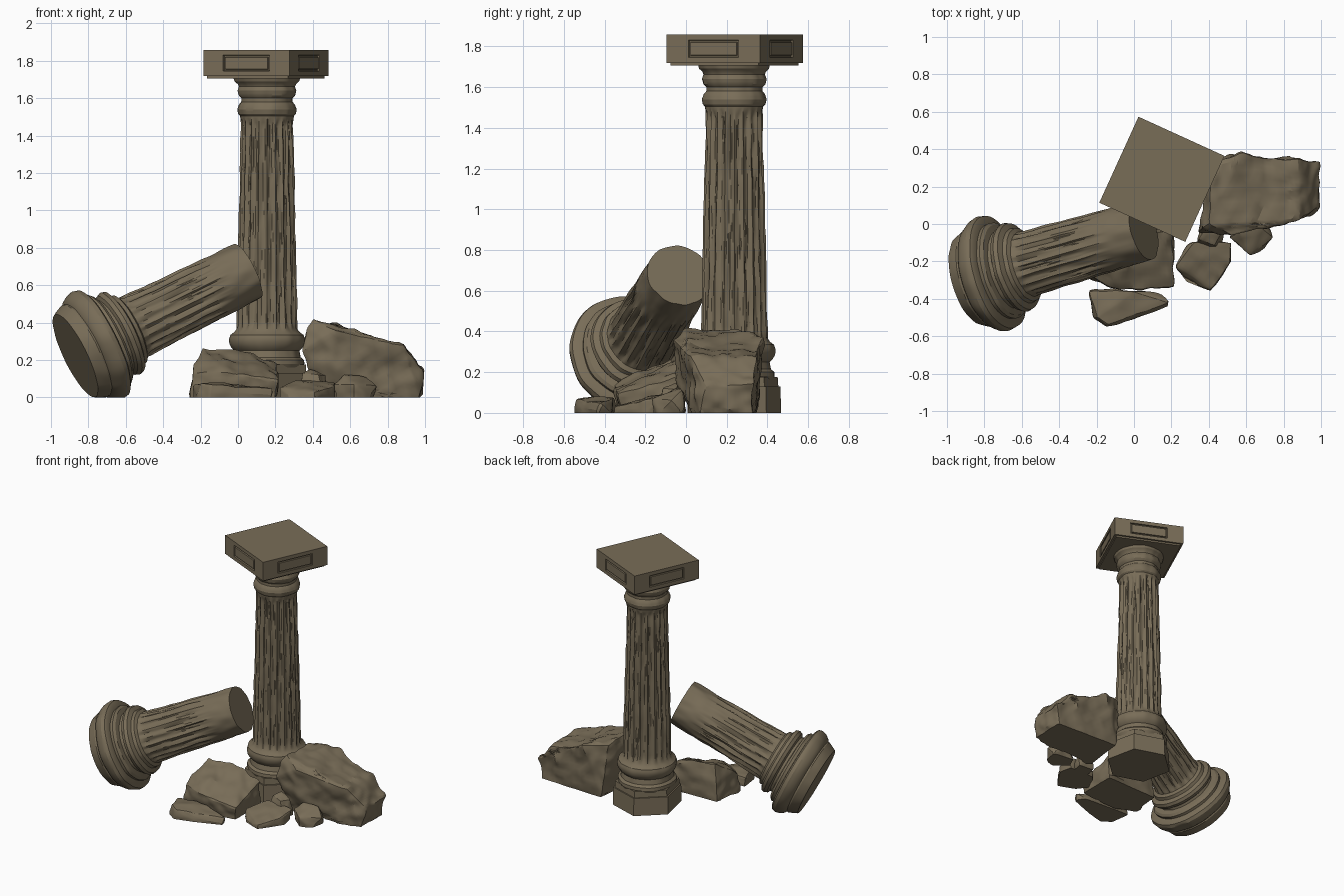
import bpy
import bmesh
import math
from mathutils import Matrix, Vector, noise

cube = bpy.data.objects.get("Cube")
if cube:
    bpy.data.objects.remove(cube, do_unlink=True)

STONE = (0.19, 0.153, 0.097, 1.0)
stone = bpy.data.materials.new("weathered_stone")
stone.use_nodes = True
stone.diffuse_color = STONE
bsdf = stone.node_tree.nodes["Principled BSDF"]
bsdf.inputs["Base Color"].default_value = STONE
bsdf.inputs["Roughness"].default_value = 0.9


def finish(name, bm, matrix=Matrix(), angle=30):
    """Place the mesh, keep it above the ground and shade it."""
    bm.transform(matrix)
    for v in bm.verts:
        v.co.z = max(v.co.z, 0.0)
    bmesh.ops.recalc_face_normals(bm, faces=bm.faces[:])
    mesh = bpy.data.meshes.new(name)
    bm.to_mesh(mesh)
    bm.free()
    mesh.materials.append(stone)
    obj = bpy.data.objects.new(name, mesh)
    bpy.context.collection.objects.link(obj)
    bpy.ops.object.select_all(action="DESELECT")
    obj.select_set(True)
    bpy.context.view_layer.objects.active = obj
    bpy.ops.object.shade_smooth_by_angle(angle=math.radians(angle))
    return obj


def resample(profile, step):
    points = [profile[0]]
    for (z0, r0), (z1, r1) in zip(profile, profile[1:]):
        n = max(1, math.ceil((z1 - z0) / step))
        points += [(z0 + (z1 - z0) * i / n, r0 + (r1 - r0) * i / n)
                   for i in range(1, n + 1)]
    return points


def fluted_column(name, profile, start, end, fade, matrix, wear):
    """Lathe a profile; flutes run from start to end and fade out at the end."""
    flutes, segs = 20, 160
    bm = bmesh.new()
    rings = []
    for z, r in resample(profile, 0.02):
        ring = []
        for i in range(segs):
            a = math.tau * i / segs
            c, s = math.cos(a), math.sin(a)
            radius = r + wear * noise.noise(Vector((c * 3, s * 3, z * 9)))
            if start < z < end:
                # Ragged flute ends and long chipped streaks
                ragged = fade * (1 + 0.7 * noise.noise(Vector((c * 6, s * 6, 2))))
                k = min(1, (z - start) / 0.03, max(0, (end - z) / ragged))
                groove = abs(math.sin(flutes * a / 2))
                streak = noise.noise(Vector((c * 16, s * 16, z * 5)))
                radius -= k * (0.013 * groove + 0.011 * max(0, streak))
            ring.append(bm.verts.new((radius * c, radius * s, z)))
        rings.append(ring)
    for low, high in zip(rings, rings[1:]):
        for i in range(segs):
            j = (i + 1) % segs
            bm.faces.new((low[i], low[j], high[j], high[i]))
    bm.faces.new(rings[0][::-1])
    bm.faces.new(rings[-1])
    return finish(name, bm, matrix)


def hull(points):
    bm = bmesh.new()
    for p in points:
        bm.verts.new(p)
    bmesh.ops.convex_hull(bm, input=bm.verts[:])
    loose = [v for v in bm.verts if not v.link_faces]
    bmesh.ops.delete(bm, geom=loose, context="VERTS")
    return bm


def rock(name, points, rough, seed, cuts=8):
    """Convex block, subdivided and chipped."""
    bm = hull(points)
    bmesh.ops.subdivide_edges(bm, edges=bm.edges[:], cuts=cuts, use_grid_fill=True)
    bmesh.ops.smooth_vert(bm, verts=bm.verts[:], factor=0.4,
                          use_axis_x=True, use_axis_y=True, use_axis_z=True)
    bm.normal_update()
    shift = Vector((seed * 7.3, seed * 3.1, 0))
    moves = []
    for v in bm.verts:
        chip = noise.noise(v.co * 6 + shift) + 0.8 * noise.noise(v.co * 16 + shift)
        # Flat undersides stay flat
        grip = 0.2 if v.co.z < 0.01 else 1.0
        moves.append(v.normal * rough * grip * (chip + 0.2))
    for v, move in zip(bm.verts, moves):
        v.co += move
        if v.co.z < 0.012:
            v.co.z = 0
    return finish(name, bm, angle=25)


# Standing column
center = Matrix.Translation((0.155, 0.237, 0))
standing = [(0.16, 0.19), (0.18, 0.2), (0.2, 0.198), (0.215, 0.18), (0.25, 0.172),
            (0.262, 0.185), (0.285, 0.198), (0.31, 0.202), (0.335, 0.195),
            (0.35, 0.175), (0.365, 0.165), (1.49, 0.14), (1.505, 0.142),
            (1.515, 0.152), (1.54, 0.158), (1.565, 0.15), (1.58, 0.138),
            (1.6, 0.138), (1.615, 0.152), (1.64, 0.158), (1.662, 0.15),
            (1.675, 0.155), (1.69, 0.172), (1.71, 0.178)]
fluted_column("standing_column", standing, 0.365, 1.49, 0.03, center, 0.005)


# Six-sided plinth with a narrower upper step
def hexagon(radius, z):
    angles = [math.radians(42 + 60 * i) for i in range(6)]
    return [(radius * math.cos(a), radius * math.sin(a), z) for a in angles]


finish("plinth", hull(hexagon(0.235, 0) + hexagon(0.232, 0.13)), center)
finish("plinth_step", hull(hexagon(0.222, 0.12) + hexagon(0.218, 0.175)), center)


# Square capital slab with a carved panel on each side
def box(size, z0, z1):
    bm = bmesh.new()
    bmesh.ops.create_cube(bm, size=1, matrix=Matrix.Translation((0, 0, (z0 + z1) / 2))
                          @ Matrix.Diagonal((size, size, z1 - z0, 1)))
    return bm


turned = Matrix.Translation((0.149, 0.239, 0)) @ Matrix.Rotation(math.radians(-24.5), 4, "Z")
bm = box(0.505, 1.718, 1.857)
bm.normal_update()
for face in [f for f in bm.faces if abs(f.normal.z) < 0.5]:
    tangent = face.normal.cross(Vector((0, 0, 1)))
    bmesh.ops.inset_individual(bm, faces=[face], thickness=0.038)
    for v in face.verts:
        v.co -= tangent * tangent.dot(v.co) * 0.4
    bmesh.ops.inset_individual(bm, faces=[face], thickness=0.003, depth=-0.01)
    bmesh.ops.inset_individual(bm, faces=[face], thickness=0.01)
    bmesh.ops.inset_individual(bm, faces=[face], thickness=0.003, depth=0.009)
finish("capital_slab", bm, turned)
finish("capital_under_step", box(0.475, 1.706, 1.72), turned)

# Fallen column leaning on the standing one
axis = Vector((0.867, 0.25, 0.425)).normalized()
broken_end = Vector((0.052, -0.034, 0.675))
length = 1.06
lean = Matrix.Translation(broken_end - axis * length) @ axis.to_track_quat("Z", "Y").to_matrix().to_4x4()
fallen = [(0, 0.245), (0.02, 0.255), (0.06, 0.272), (0.07, 0.27), (0.08, 0.287),
          (0.11, 0.307), (0.14, 0.316), (0.165, 0.31), (0.175, 0.295), (0.18, 0.262),
          (0.2, 0.265), (0.215, 0.25), (0.222, 0.215), (0.24, 0.212), (0.25, 0.232),
          (0.272, 0.242), (0.295, 0.235), (0.308, 0.205), (0.33, 0.2),
          (0.342, 0.178), (length, 0.16)]
fluted_column("fallen_column", fallen, 0.345, 0.92, 0.22, lean, 0.006)

# Rubble
rock("large_right_block", [
    (0.42, 0.03, 0), (0.96, 0.07, 0), (0.97, 0.33, 0), (0.46, 0.35, 0),
    (0.35, -0.04, 0.25), (0.4, 0.0, 0.42), (0.41, 0.33, 0.4), (0.58, 0.37, 0.36),
    (0.52, -0.06, 0.36), (0.88, 0.03, 0.27), (0.99, 0.1, 0.13), (0.99, 0.33, 0.14),
    (0.87, 0.34, 0.26), (0.6, -0.02, 0.08)], 0.02, 1, 12)
rock("left_block", [
    (-0.25, -0.28, 0), (-0.23, -0.04, 0), (0.2, -0.03, 0), (0.2, -0.32, 0),
    (-0.1, -0.34, 0), (-0.25, -0.27, 0.13), (-0.19, -0.07, 0.27), (-0.02, -0.04, 0.26),
    (0.21, -0.04, 0.18), (0.21, -0.33, 0.09), (-0.08, -0.36, 0.14)], 0.017, 2, 11)
rock("front_shard", [
    (-0.24, -0.35, 0), (-0.22, -0.5, 0), (-0.15, -0.55, 0), (0.0, -0.51, 0),
    (0.18, -0.44, 0), (0.14, -0.37, 0), (-0.24, -0.36, 0.06), (-0.2, -0.5, 0.08),
    (-0.14, -0.54, 0.07), (0.0, -0.36, 0.07), (0.18, -0.42, 0.04)], 0.01, 3, 7)
rock("middle_shard", [
    (0.23, -0.24, 0), (0.3, -0.1, 0), (0.5, -0.1, 0), (0.52, -0.2, 0), (0.41, -0.36, 0),
    (0.28, -0.31, 0), (0.23, -0.22, 0.05), (0.32, -0.1, 0.09), (0.52, -0.1, 0.08),
    (0.51, -0.21, 0.06), (0.41, -0.35, 0.03)], 0.01, 4, 8)
rock("small_back_stone", [
    (0.34, -0.12, 0), (0.46, -0.13, 0), (0.48, -0.03, 0), (0.36, -0.02, 0),
    (0.35, -0.08, 0.13), (0.43, -0.11, 0.12), (0.47, -0.05, 0.12), (0.38, -0.03, 0.15)],
    0.01, 5, 6)
rock("small_right_stone", [
    (0.53, -0.08, 0), (0.62, -0.16, 0), (0.7, -0.13, 0), (0.72, -0.02, 0), (0.57, 0, 0),
    (0.51, -0.07, 0.07), (0.62, -0.17, 0.07), (0.74, -0.07, 0.06), (0.68, -0.02, 0.11),
    (0.57, -0.04, 0.12)], 0.01, 6, 6)
